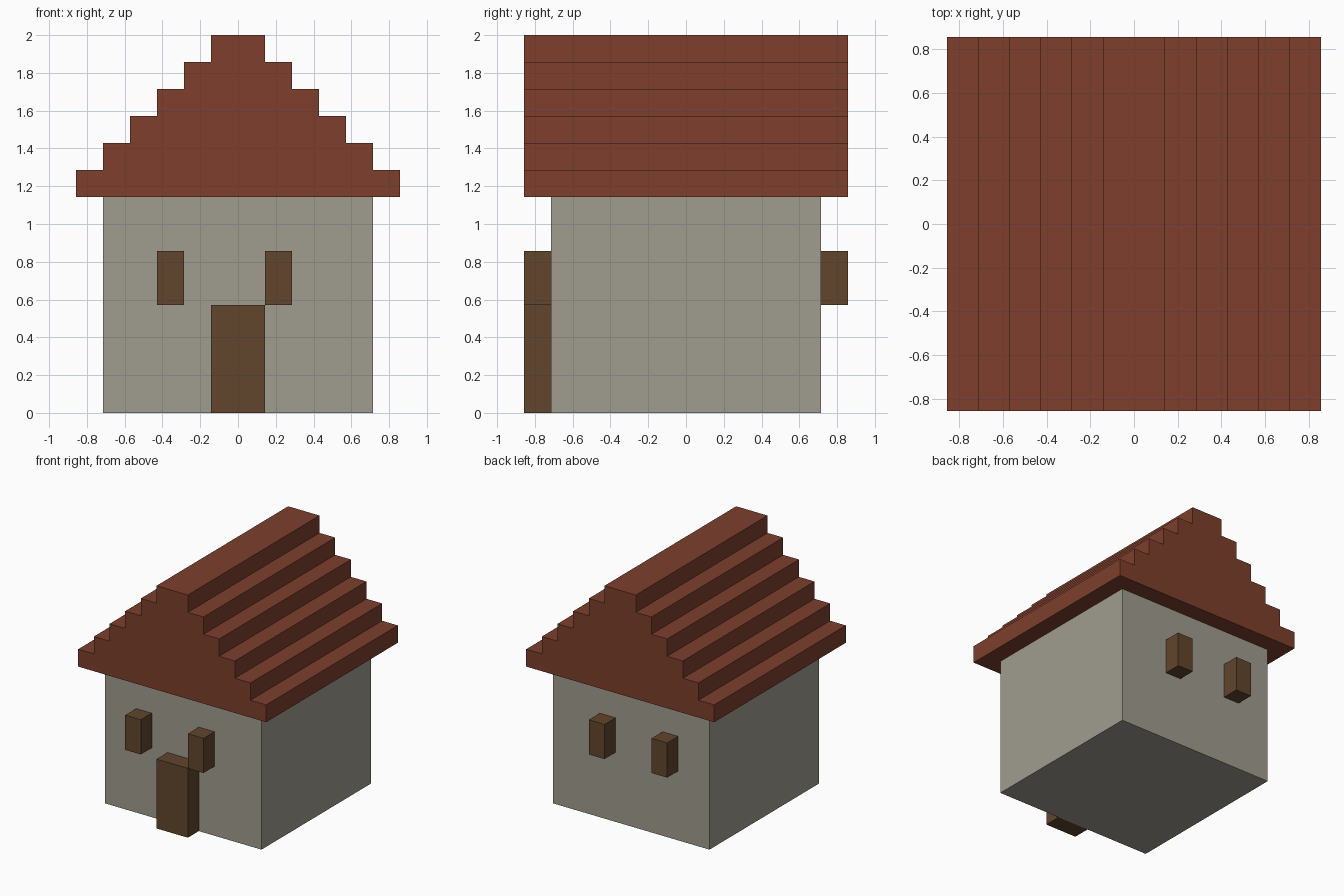
import bpy
import bmesh

if "Cube" in bpy.data.objects:
    bpy.data.objects.remove(bpy.data.objects["Cube"])

U = 1 / 7  # block size: the house is 14 blocks tall


def material(name, rgb):
    mat = bpy.data.materials.new(name)
    linear = [((c / 255 + 0.055) / 1.055) ** 2.4 for c in rgb]
    mat.diffuse_color = (*linear, 1)
    mat.use_nodes = True
    mat.node_tree.nodes["Principled BSDF"].inputs["Base Color"].default_value = mat.diffuse_color
    return mat


def extrude_profile(name, profile, y0, y1, mat):
    """Extrude a front-view (x, z) outline from y0 to y1, all in blocks."""
    bm = bmesh.new()
    face = bm.faces.new([bm.verts.new((x * U, y0 * U, z * U)) for x, z in profile])
    ext = bmesh.ops.extrude_face_region(bm, geom=[face])
    verts = [g for g in ext["geom"] if isinstance(g, bmesh.types.BMVert)]
    bmesh.ops.translate(bm, verts=verts, vec=(0, (y1 - y0) * U, 0))
    bmesh.ops.recalc_face_normals(bm, faces=bm.faces)
    mesh = bpy.data.meshes.new(name)
    bm.to_mesh(mesh)
    bm.free()
    mesh.materials.append(mat)
    obj = bpy.data.objects.new(name, mesh)
    bpy.context.collection.objects.link(obj)
    return obj


def box(name, x0, x1, y0, y1, z0, z1, mat):
    return extrude_profile(name, [(x0, z0), (x1, z0), (x1, z1), (x0, z1)], y0, y1, mat)


stone = material("grey_stone", (160, 156, 143))
tile = material("red_brown_tile", (125, 63, 44))
wood = material("dark_wood", (97, 69, 44))

# Walls
box("walls", -5, 5, -5, 5, 0, 8, stone)

# Stepped gable roof: six steps, mirrored about the ridge
right = []
for step in range(6):
    right += [(6 - step, 8 + step), (6 - step, 9 + step)]
left = [(-x, z) for x, z in reversed(right)]
extrude_profile("roof", right + left, -6, 6, tile)

# Door
box("door", -1, 1, -6, -5, 0, 4, wood)

# Windows, at the same x positions on the front and the back
for side, y in (("front", -6), ("back", 5)):
    for hand, x in (("left", -3), ("right", 1)):
        box(f"{side}_{hand}_window", x, x + 1, y, y + 1, 4, 6, wood)
